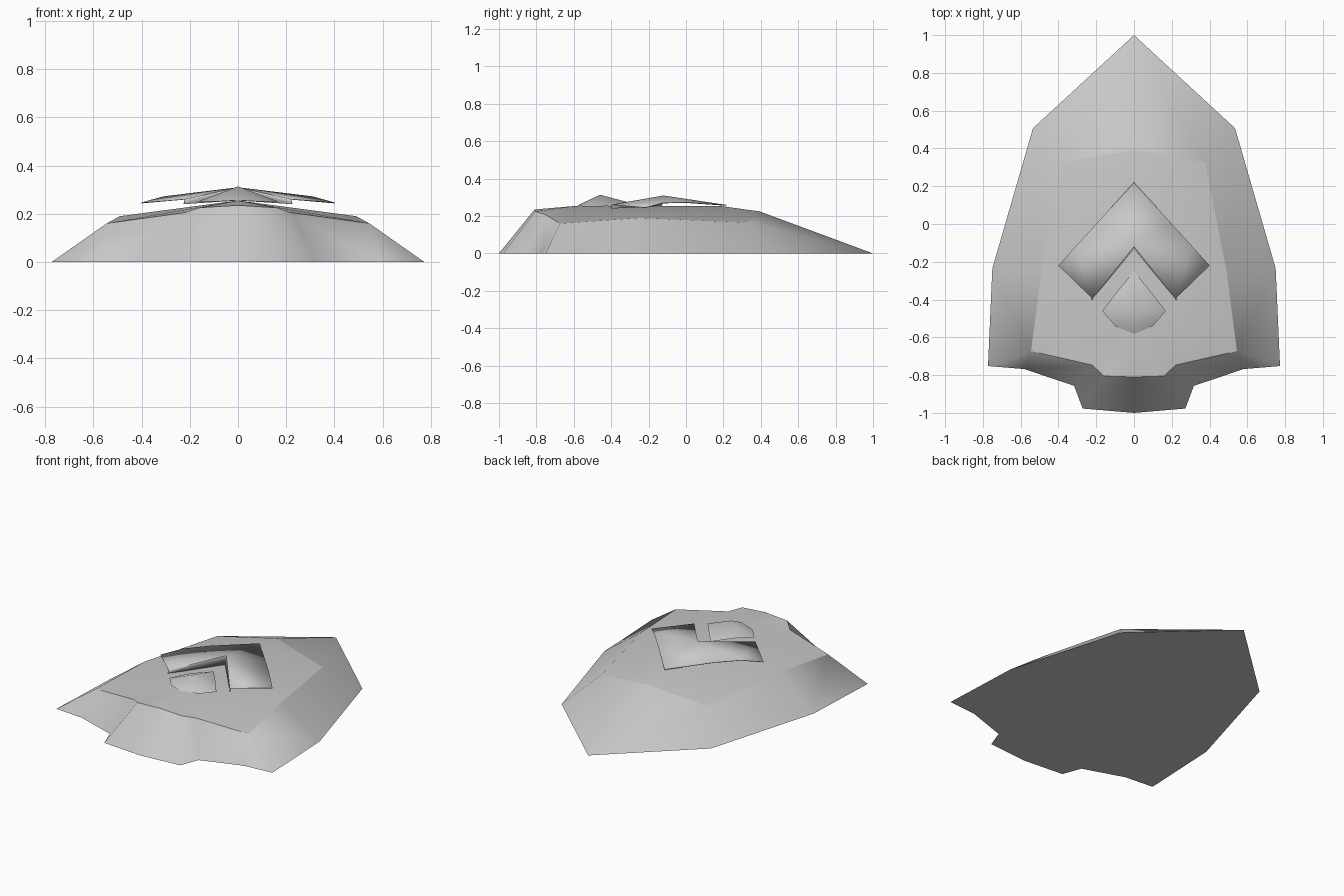
import bpy
import bmesh

cube = bpy.data.objects.get("Cube")
if cube:
    bpy.data.objects.remove(cube, do_unlink=True)

grey = bpy.data.materials.new("hull_grey")
grey.use_nodes = True
grey.diffuse_color = (0.58, 0.58, 0.58, 1)
grey.node_tree.nodes["Principled BSDF"].inputs["Base Color"].default_value = (0.58, 0.58, 0.58, 1)


def mirrored(name, points, faces, kind):
    """Build the +x half from named points, mirror it, keep edges between kinds sharp."""
    bm = bmesh.new()
    verts = {key: bm.verts.new(co) for key, co in points.items()}
    for face in faces:
        bm.faces.new([verts[key] for key in face.split()])
    copy = bmesh.ops.duplicate(bm, geom=bm.verts[:] + bm.edges[:] + bm.faces[:])
    for item in copy["geom"]:
        if isinstance(item, bmesh.types.BMVert):
            item.co.x = -item.co.x
        elif isinstance(item, bmesh.types.BMFace):
            item.normal_flip()
    bmesh.ops.remove_doubles(bm, verts=bm.verts[:], dist=0.0005)
    bmesh.ops.recalc_face_normals(bm, faces=bm.faces[:])
    bm.normal_update()
    for face in bm.faces:
        face.smooth = True
    for edge in bm.edges:
        edge.smooth = len({kind(face) for face in edge.link_faces}) == 1
    mesh = bpy.data.meshes.new(name)
    bm.to_mesh(mesh)
    bm.free()
    mesh.materials.append(grey)
    obj = bpy.data.objects.new(name, mesh)
    bpy.context.collection.objects.link(obj)
    return obj


def hull_zone(face):
    heights = [v.co.z for v in face.verts]
    if max(heights) < 0.01:
        return "base"
    return "deck" if min(heights) > 0.1 else "flank"


def slope_zone(face):
    return "wall" if abs(face.normal.z) < 0.7 else "top"


# Hull: ground outline, deck rim and centre ridge
hull_points = {
    "nose": (0, 1, 0), "cheek": (0.535, 0.507, 0), "side": (0.75, -0.235, 0),
    "corner": (0.773, -0.752, 0), "tail_a": (0.58, -0.768, 0),
    "tail_b": (0.317, -0.857, 0), "tail_c": (0.272, -0.977, 0), "tail": (0, -1, 0),
    "brow": (0, 0.393, 0.225), "shoulder": (0.376, 0.326, 0.165),
    "rim": (0.49, -0.25, 0.19), "rim_corner": (0.545, -0.673, 0.16),
    "notch_a": (0.22, -0.747, 0.205), "notch_b": (0.16, -0.805, 0.225),
    "stern": (0, -0.81, 0.235),
    "ridge_back": (0, -0.58, 0.255), "ridge_front": (0, 0.19, 0.253),
}
hull_faces = [
    # deck
    "brow shoulder ridge_front", "shoulder rim ridge_front",
    "rim ridge_back ridge_front", "rim rim_corner ridge_back",
    "rim_corner notch_a ridge_back", "notch_a notch_b ridge_back",
    "notch_b stern ridge_back",
    # flanks
    "nose brow shoulder", "nose shoulder cheek", "cheek shoulder rim side",
    "side rim rim_corner corner", "corner rim_corner tail_a",
    "tail_a rim_corner notch_a", "tail_a notch_a tail_b",
    "tail_b notch_a notch_b tail_c", "tail_c notch_b stern tail",
    # base
    "nose cheek side corner tail_a tail_b tail_c tail",
]
mirrored("hull", hull_points, hull_faces, hull_zone)

# Plain chevron roof panel, gently arched, with a short wall along its rear edge
panel = mirrored("roof_panel", {
    "front": (0, 0.22, 0.257), "middle": (0.2, 0, 0.272),
    "elbow": (0.31, -0.12, 0.27), "tip": (0.4, -0.22, 0.245),
    "heel": (0.22, -0.395, 0.26), "crown": (0, -0.12, 0.308),
    "heel_foot": (0.225, -0.40, 0.24), "crown_foot": (0, -0.13, 0.255),
}, ["front middle crown", "middle elbow crown", "elbow heel crown",
    "elbow tip heel", "crown heel heel_foot crown_foot"], slope_zone)
solid = panel.modifiers.new("thickness", "SOLIDIFY")
solid.thickness = 0.004
solid.offset = 0

# Low faceted blister behind the panel
mirrored("rear_blister", {
    "front": (0, -0.25, 0.258), "brow": (0.09, -0.36, 0.262),
    "wing": (0.168, -0.46, 0.25), "hip": (0.1, -0.54, 0.25),
    "back": (0, -0.582, 0.256), "peak": (0, -0.46, 0.314),
}, ["front brow peak", "brow wing peak", "wing hip peak", "hip back peak"], slope_zone)
